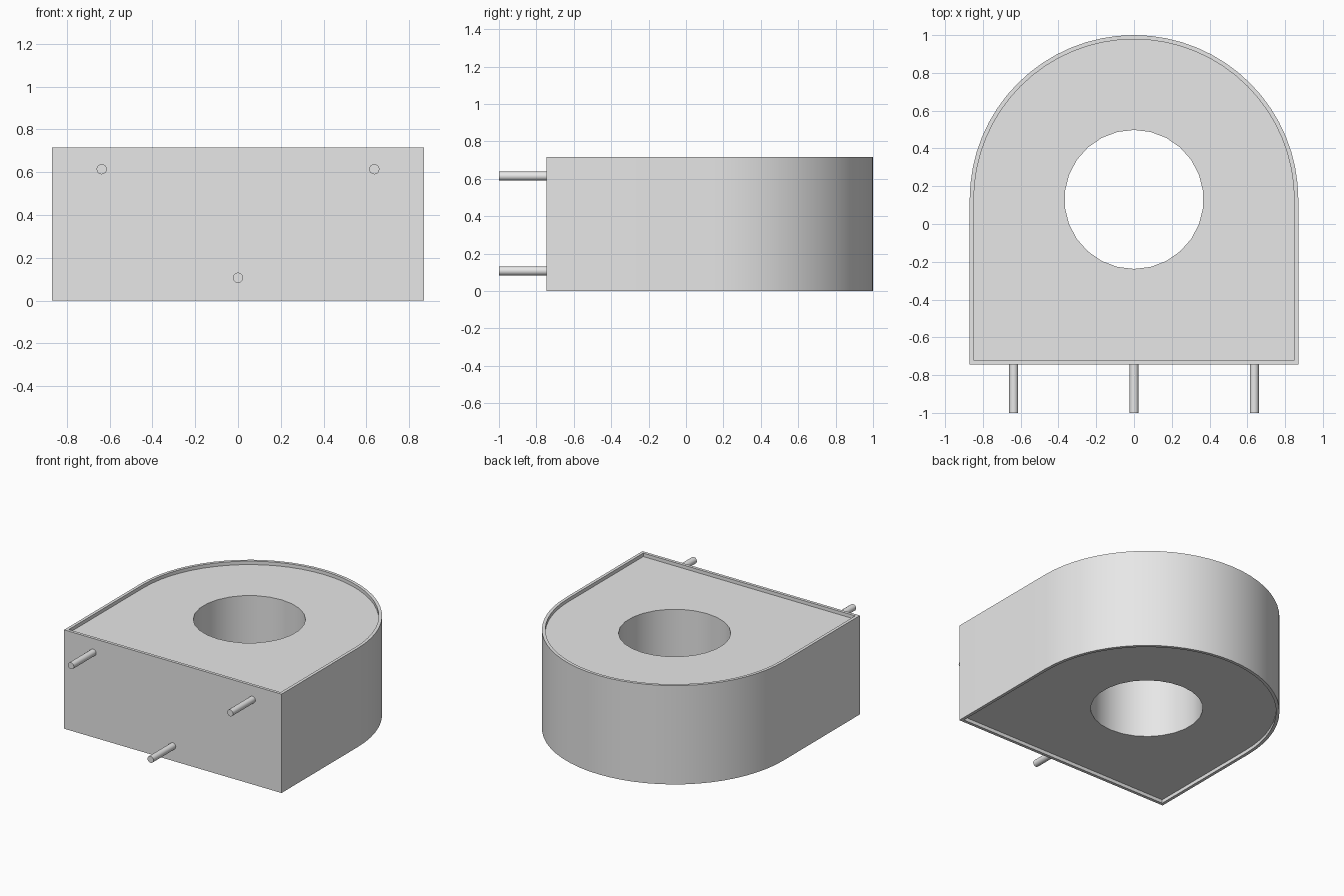
import bpy, bmesh, math

cube = bpy.data.objects.get("Cube")
if cube:
    bpy.data.objects.remove(cube, do_unlink=True)

R, FRONT, CY, H = 0.87, -0.745, 0.13, 0.715   # half width, front y, arc centre y, height
RIM, DEPTH = 0.022, 0.025                     # rim width, recess depth
HOLE_R, HOLE_N, ARC_N = 0.368, 26, 32

grey = bpy.data.materials.new("light grey")
grey.use_nodes = True
grey.diffuse_color = (0.8, 0.8, 0.8, 1)
grey.node_tree.nodes["Principled BSDF"].inputs["Base Color"].default_value = (0.8, 0.8, 0.8, 1)


def finish(name, bm):
    bmesh.ops.recalc_face_normals(bm, faces=bm.faces)
    mesh = bpy.data.meshes.new(name)
    bm.to_mesh(mesh)
    bm.free()
    mesh.materials.append(grey)
    obj = bpy.data.objects.new(name, mesh)
    bpy.context.collection.objects.link(obj)
    bpy.ops.object.select_all(action='DESELECT')
    obj.select_set(True)
    bpy.context.view_layer.objects.active = obj
    bpy.ops.object.shade_smooth_by_angle(angle=math.radians(30))
    return obj


def arch(inset):
    """Square front, half-round back."""
    r = R - inset
    pts = [(-r, FRONT + inset), (r, FRONT + inset)]
    for i in range(ARC_N + 1):
        a = math.pi * i / ARC_N
        pts.append((r * math.cos(a), CY + r * math.sin(a)))
    return pts


def circle(r, n):
    return [(r * math.sin(2 * math.pi * i / n), CY + r * math.cos(2 * math.pi * i / n))
            for i in range(n)]


# Housing: outer wall, rims and recess walls, then the recessed plates and the bore
bm = bmesh.new()


def ring(pts, z):
    return [bm.verts.new((x, y, z)) for x, y in pts]


def bridge(a, b):
    n = len(a)
    for i in range(n):
        j = (i + 1) % n
        bm.faces.new((a[i], a[j], b[j], b[i]))


def loop_edges(loop):
    return [bm.edges.get((loop[i - 1], loop[i])) for i in range(len(loop))]


outer, inner, hole = arch(0), arch(RIM), circle(HOLE_R, HOLE_N)
walls = [ring(inner, DEPTH), ring(inner, 0), ring(outer, 0),
         ring(outer, H), ring(inner, H), ring(inner, H - DEPTH)]
for a, b in zip(walls, walls[1:]):
    bridge(a, b)
bore = [ring(hole, DEPTH), ring(hole, H - DEPTH)]
bridge(*bore)
for plate, opening in ((walls[0], bore[0]), (walls[-1], bore[1])):
    bmesh.ops.triangle_fill(bm, use_beauty=True, use_dissolve=False,
                            edges=loop_edges(plate) + loop_edges(opening))
finish("housing", bm)

# Mounting pins on the front face
PIN_R, PIN_END, EMBED, PIN_N = 0.024, -1.0, 0.01, 16
for name, x, z in (("right_pin", -0.637, 0.614), ("left_pin", 0.637, 0.614),
                   ("centre_pin", 0.0, 0.107)):
    bm = bmesh.new()
    length = FRONT + EMBED - PIN_END
    bmesh.ops.create_cone(bm, cap_ends=True, segments=PIN_N, radius1=PIN_R,
                          radius2=PIN_R, depth=length)
    pin = finish(name, bm)
    pin.rotation_euler.x = math.pi / 2
    pin.location = (x, PIN_END + length / 2, z)
